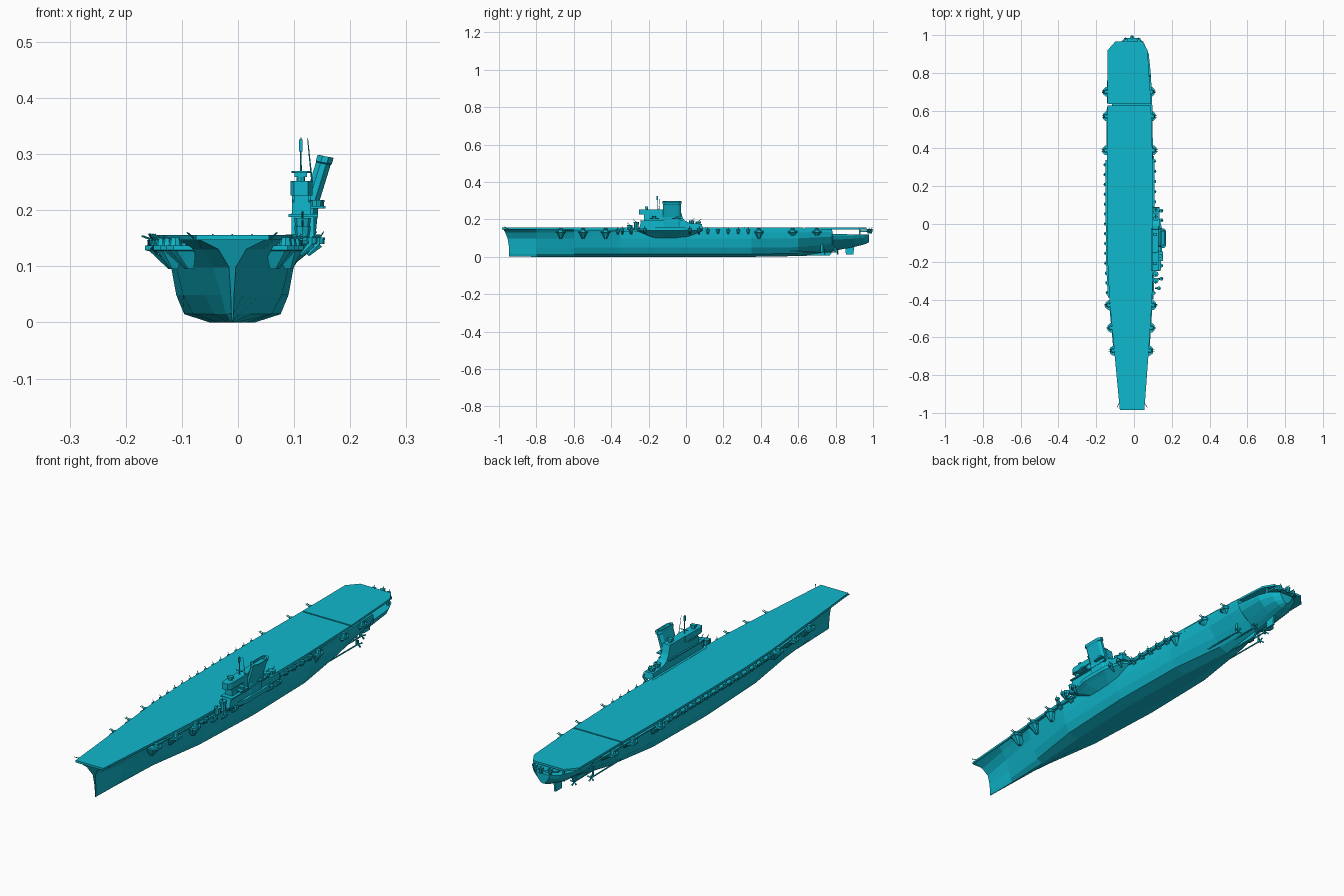
import bpy, bmesh, math
from mathutils import Vector

mat = bpy.data.materials.new("teal_paint")
mat.diffuse_color = (0.005, 0.48, 0.61, 1)
CX = -0.01  # hull centreline


def loft(name, rings, closed=True):
    """Skin equal-length rings of points and cap both ends."""
    bm = bmesh.new()
    vs = [[bm.verts.new(p) for p in r] for r in rings]
    n = len(rings[0])
    for a, b in zip(vs, vs[1:]):
        for i in range(n):
            j = (i + 1) % n
            bm.faces.new((a[i], a[j], b[j], b[i]))
    bm.faces.new(vs[0][::-1])
    bm.faces.new(vs[-1])
    bmesh.ops.recalc_face_normals(bm, faces=bm.faces)
    me = bpy.data.meshes.new(name)
    bm.to_mesh(me)
    bm.free()
    me.materials.append(mat)
    ob = bpy.data.objects.new(name, me)
    bpy.context.collection.objects.link(ob)
    return ob


def prism(name, pts, z0, z1):
    return loft(name, [[(x, y, z) for x, y in pts] for z in (z0, z1)])


def side_prism(name, pts, x0, x1):
    return loft(name, [[(x, y, z) for y, z in pts] for x in (x0, x1)])


def box(name, x0, x1, y0, y1, z0, z1):
    return prism(name, [(x0, y0), (x1, y0), (x1, y1), (x0, y1)], z0, z1)


def rod(name, a, b, r0, r1=None, n=6):
    a, b = Vector(a), Vector(b)
    q = (b - a).to_track_quat('Z', 'Y')
    ring = lambda c, r: [c + q @ Vector((r * math.cos(t), r * math.sin(t), 0))
                         for t in (2 * math.pi * i / n for i in range(n))]
    return loft(name, [ring(a, r0), ring(b, r0 if r1 is None else r1)])


# Flight deck edges: y, port x, starboard x
EDGE = [(-0.985, -0.075, 0.055), (-0.7, -0.102, 0.076), (-0.4, -0.13, 0.096),
        (-0.2, -0.14, 0.1), (0.3, -0.144, 0.1), (0.628, -0.14, 0.09),
        (0.634, -0.14, 0.09), (0.92, -0.14, 0.072), (0.965, -0.1, 0.045)]


def edge(y, side):
    k = 1 if side < 0 else 2
    for a, b in zip(EDGE, EDGE[1:]):
        if y <= b[0]:
            return a[k] + (b[k] - a[k]) * (y - a[0]) / (b[0] - a[0])
    return EDGE[-1][k]


for name, part in (("flight_deck", EDGE[:6]), ("aft_flight_deck", EDGE[6:])):
    prism(name, [(p, y) for y, p, s in part] + [(s, y) for y, p, s in part[::-1]], 0.147, 0.156)

# Hull: y, keel z, top z, half widths at six levels
LEVELS = (0, 0.1, 0.33, 0.66, 0.88, 1)
STATIONS = [
    (-0.945, 0.002, 0.148, 0.001, 0.002, 0.003, 0.006, 0.025, 0.06),
    (-0.8, 0, 0.148, 0.003, 0.012, 0.02, 0.034, 0.055, 0.075),
    (-0.6, 0, 0.148, 0.008, 0.032, 0.05, 0.068, 0.083, 0.092),
    (-0.35, 0, 0.148, 0.025, 0.07, 0.088, 0.1, 0.106, 0.11),
    (0, 0, 0.148, 0.04, 0.086, 0.1, 0.109, 0.11, 0.11),
    (0.35, 0, 0.148, 0.03, 0.08, 0.097, 0.107, 0.11, 0.11),
    (0.6, 0.004, 0.148, 0.008, 0.045, 0.075, 0.1, 0.106, 0.108),
    (0.78, 0.03, 0.148, 0.004, 0.02, 0.05, 0.09, 0.1, 0.1),
    (0.785, 0.031, 0.122, 0.004, 0.02, 0.045, 0.085, 0.098, 0.1),
    (0.9, 0.053, 0.12, 0.004, 0.025, 0.055, 0.078, 0.085, 0.088),
    (0.955, 0.067, 0.12, 0.003, 0.02, 0.04, 0.056, 0.062, 0.064),
    (0.978, 0.078, 0.12, 0.002, 0.01, 0.02, 0.028, 0.032, 0.034)]
rings = []
for y, zk, zt, *half in STATIONS:
    rake = 0.032 if y < -0.9 else 0
    pts = [(w, y - rake * t ** 3, zk + (zt - zk) * t) for w, t in zip(half, LEVELS)]
    rings.append([(CX + w, v, z) for w, v, z in pts] + [(CX - w, v, z) for w, v, z in pts[::-1]])
hull = loft("hull", rings)

# Skeg, rudder, shafts and propellers
side_prism("skeg", [(0.55, 0.004), (0.77, 0.008), (0.79, 0.04), (0.6, 0.03)], CX - 0.004, CX + 0.004)
side_prism("rudder", [(0.855, 0.012), (0.895, 0.012), (0.9, 0.06), (0.85, 0.06)], CX - 0.004, CX + 0.004)
for s in (-1, 1):
    for off, y in ((0.028, 0.81), (0.06, 0.74)):
        x = CX + s * off
        rod("shaft", (x, y - 0.2, 0.028), (x, y, 0.026), 0.003)
        side_prism("shaft_strut", [(y - 0.02, 0.026), (y - 0.008, 0.026), (y - 0.008, 0.075), (y - 0.02, 0.075)],
                   x - 0.001, x + 0.001)
        for k in range(4):
            a = k * math.pi / 2 + 0.4
            rod("propeller_blade", (x, y - 0.003, 0.026),
                (x + 0.015 * math.cos(a), y + 0.003, 0.026 + 0.015 * math.sin(a)), 0.002, 0.004, 4)


# Twin gun sponson with bulwark, tapered support and gunhouse
def sponson(y, s):
    e = edge(y, s)
    P = lambda d, v: (e + s * d, y + v)
    outline = [P(-0.03, -0.025), P(0.01, -0.025), P(0.023, -0.013), P(0.023, 0.013), P(0.01, 0.025), P(-0.03, 0.025)]
    root = CX + s * (0.07 if abs(y) > 0.5 else 0.1)
    loft("sponson_support", [[(root + (x - root) * k, y + (v - y) * k, z) for x, v in outline]
                             for k, z in ((0.25, 0.095), (0.85, 0.127), (1, 0.129))])
    prism("sponson_platform", outline, 0.129, 0.137)
    rod("gunhouse", (e + s * 0.007, y, 0.137), (e + s * 0.007, y, 0.151), 0.012, 0.009, 8)
    for d in (-0.004, 0.004):
        rod("gun_barrel", (e + s * 0.008, y + d, 0.146), (e + s * 0.029, y + d, 0.154), 0.0015)


for y in (-0.67, -0.55, -0.43, 0.39, 0.57, 0.7):
    for s in (-1, 1):
        sponson(y, s)


# Light gun tub on a small bracket
def tub(x, y, s, z=0.136):
    rod("gun_tub", (x, y, z), (x, y, z + 0.011), 0.009, 0.01, 8)
    rod("tub_bracket", (x - s * 0.02, y, z - 0.02), (x, y, z), 0.003, 0.008, 6)
    rod("light_gun", (x, y, z + 0.01), (x + s * 0.008, y, z + 0.022), 0.0015, 0.001, 5)


def gallery(s, y0, y1, n):
    m = [y0 + (y1 - y0) * i / 8 for i in range(9)]
    prism("side_gallery", [(edge(y, s) + s * 0.008, y) for y in m] +
          [(CX + s * 0.1, y) for y in m[::-1]], 0.132, 0.14)
    for i in range(n):
        y = y0 + (y1 - y0) * (i + 0.5) / n
        tub(edge(y, s) + s * 0.008, y, s)
        box("gallery_bracket", *sorted((CX + s * 0.1, edge(y, s) + s * 0.004)), y + 0.012, y + 0.016, 0.12, 0.132)


gallery(-1, -0.39, 0.34, 14)
gallery(1, 0.09, 0.36, 5)
gallery(1, -0.4, -0.26, 2)
for s in (-1, 1):  # narrow catwalks along the ends
    for y0, y1 in ((-0.65, -0.45), (0.41, 0.62), (0.64, 0.76)):
        a, b = edge(y0, s), edge(y1, s)
        prism("catwalk", [(a - s * 0.03, y0), (a + s * 0.004, y0), (b + s * 0.004, y1), (b - s * 0.03, y1)], 0.137, 0.142)
    rod("bow_aerial", (edge(-0.95, s), -0.95, 0.15), (edge(-0.95, s) + s * 0.012, -0.97, 0.16), 0.0015)

# Stern gallery, posts and guns
prism("stern_gallery", [(-0.07, 0.925), (-0.07, 0.965), (-0.04, 0.985), (0.02, 0.985), (0.05, 0.965), (0.05, 0.925)],
      0.132, 0.14)
for x in (-0.075, -0.04, 0.02, 0.055):
    box("stern_post", x - 0.004, x + 0.004, 0.925, 0.933, 0.11, 0.148)
for x in (-0.045, -0.01, 0.025):
    y = 0.988 if x == -0.01 else 0.976
    rod("stern_gun_tub", (x, y, 0.125), (x, y, 0.149), 0.006, 0.011, 8)
    rod("stern_gun", (x, y, 0.147), (x, y + 0.008, 0.157), 0.0015)

# Island support bulging from the starboard side
bulge = [(0.085, -0.27), (0.125, -0.24), (0.147, -0.15), (0.147, -0.02), (0.125, 0.07), (0.085, 0.1)]
loft("island_sponson", [[(0.09 + (x - 0.09) * k, -0.08 + (y + 0.08) * m, z) for x, y in bulge]
                        for k, m, z in ((0.1, 0.5, 0.1), (0.75, 0.9, 0.13), (1, 1, 0.14), (1, 1, 0.157))])
for y in (-0.34, -0.29, -0.22, 0.02, 0.07):
    tub(0.145 if y > -0.3 else 0.132, y, 1, 0.14)

# Island superstructure
side_prism("island_base", [(-0.25, 0.15), (0.09, 0.15), (0.085, 0.175), (0.02, 0.18), (-0.01, 0.195), (-0.24, 0.19)],
           0.095, 0.135)
side_prism("island_tower", [(-0.225, 0.19), (-0.005, 0.19), (-0.02, 0.215), (-0.03, 0.252), (-0.15, 0.252),
                            (-0.15, 0.218), (-0.225, 0.215)], 0.096, 0.13)
prism("bridge", [(0.1, -0.25), (0.125, -0.25), (0.133, -0.235), (0.133, -0.13), (0.094, -0.13), (0.094, -0.235)],
      0.226, 0.252)
box("bridge_neck", 0.1, 0.126, -0.225, -0.14, 0.21, 0.228)
box("bridge_walkway", 0.09, 0.143, -0.245, -0.02, 0.188, 0.193)
for y, z in ((-0.3, 0.157), (-0.265, 0.172), (0.03, 0.18), (0.065, 0.176)):
    rod("island_gun_pedestal", (0.115, y, 0.145), (0.115, y, z + 0.003), 0.012, 0.012, 8)
    rod("island_gun_mount", (0.115, y, z), (0.115, y, z + 0.014), 0.013, 0.015, 8)
    rod("island_gun", (0.115, y, z + 0.014), (0.115, y + (0.016 if y > 0 else -0.016), z + 0.026), 0.0015)
for y, x in ((-0.17, 0.14), (-0.05, 0.143)):
    box("side_platform", 0.12, x + 0.013, y - 0.025, y + 0.025, 0.203, 0.208)
    rod("side_tub", (x, y, 0.208), (x, y, 0.218), 0.01, 0.011, 8)

# Funnel raked outboard, with a rim and hollow mouth
oval = [(-0.013, -0.035), (-0.005, -0.047), (0.005, -0.047), (0.013, -0.035),
        (0.013, 0.035), (0.005, 0.047), (-0.005, 0.047), (-0.013, 0.035)]
loft("funnel", [[(cx + x * k, -0.075 + y * k, z - x * 0.2) for x, y in oval] for cx, z, k in
                ((0.125, 0.155, 1), (0.131, 0.215, 1), (0.152, 0.283, 1), (0.153, 0.285, 1.1),
                 (0.156, 0.296, 1.1), (0.156, 0.296, 0.85), (0.152, 0.284, 0.8))])

# Masts, yards and fire directors
rod("main_mast", (0.112, -0.15, 0.25), (0.112, -0.15, 0.33), 0.002, 0.001)
rod("signal_mast", (0.132, -0.14, 0.25), (0.124, -0.145, 0.328), 0.0015, 0.0008)
rod("mast_yard", (0.095, -0.15, 0.268), (0.13, -0.15, 0.268), 0.0018)
box("mast_aerial", 0.109, 0.115, -0.157, -0.149, 0.305, 0.326)
for y in (-0.21, -0.055):
    rod("director_base", (0.112, y, 0.25), (0.112, y, 0.262), 0.008, 0.007, 8)
    box("director", 0.101, 0.123, y - 0.008, y + 0.008, 0.259, 0.268)
